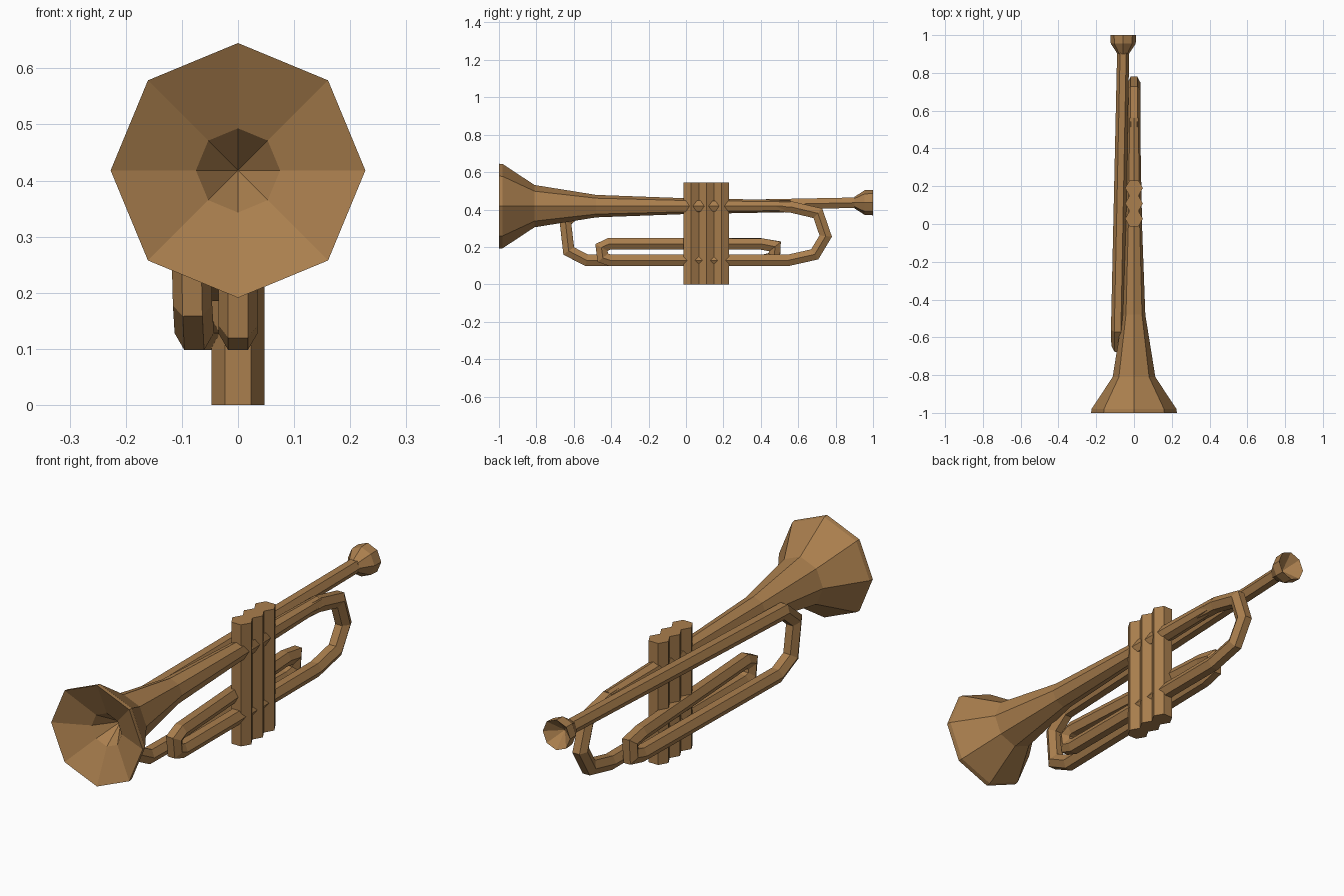
import bpy, bmesh, math
from mathutils import Vector

if "Cube" in bpy.data.objects:
    bpy.data.objects.remove(bpy.data.objects["Cube"])

brass = bpy.data.materials.new("brass")
brass.diffuse_color = (0.40, 0.21, 0.075, 1)
brass.use_nodes = True
brass.node_tree.nodes["Principled BSDF"].inputs["Base Color"].default_value = brass.diffuse_color


def finish(name, bm):
    bmesh.ops.recalc_face_normals(bm, faces=bm.faces)
    mesh = bpy.data.meshes.new(name)
    bm.to_mesh(mesh)
    bm.free()
    mesh.materials.append(brass)
    ob = bpy.data.objects.new(name, mesh)
    bpy.context.collection.objects.link(ob)


def skin(bm, rings):
    """Bridge consecutive vertex rings with quads."""
    for a, b in zip(rings, rings[1:]):
        n = len(a)
        for i in range(n):
            j = (i + 1) % n
            bm.faces.new((a[i], a[j], b[j], b[i]))


def turned(name, x, z, profile, apex_y, sides=8):
    """Lathe (y, radius) pairs along y: flat cap first, hollow cone last."""
    bm = bmesh.new()
    angles = [math.tau * i / sides for i in range(sides)]
    rings = [[bm.verts.new((x + r * math.cos(a), y, z + r * math.sin(a)))
              for a in angles] for y, r in profile]
    skin(bm, rings)
    bm.faces.new(rings[0])
    tip = bm.verts.new((x, apex_y, z))
    for i in range(sides):
        bm.faces.new((rings[-1][i], rings[-1][(i + 1) % sides], tip))
    finish(name, bm)


def tube(name, path, sides=6):
    """Sweep a polygon along (x, y, z, radius) points with mitred corners."""
    bm = bmesh.new()
    pts = [Vector(p[:3]) for p in path]
    rings = []
    for k, p in enumerate(pts):
        d_in = (p - pts[k - 1]).normalized() if k else (pts[1] - p).normalized()
        d_out = (pts[k + 1] - p).normalized() if k < len(pts) - 1 else d_in
        t = (d_in + d_out).normalized()
        side = (Vector((1, 0, 0)) - t * t.x).normalized()
        up = side.cross(t) / max(0.5, t.dot(d_in))
        r = path[k][3]
        rings.append([bm.verts.new(p + side * r * math.cos(math.tau * i / sides)
                                   + up * r * math.sin(math.tau * i / sides))
                      for i in range(sides)])
    skin(bm, rings)
    bm.faces.new(rings[0])
    bm.faces.new(rings[-1])
    finish(name, bm)


# Bell: outside from the narrow end to the rim, then inside to the throat
turned("bell", 0, 0.418,
       [(0.56, 0.032), (-0.02, 0.043), (-0.48, 0.06), (-0.81, 0.113),
        (-0.98, 0.225), (-1.0, 0.227), (-0.93, 0.075)], apex_y=-0.83)

# Mouthpiece with hollow cup
turned("mouthpiece", -0.057, 0.437,
       [(0.90, 0.03), (0.955, 0.066), (1.0, 0.068)], apex_y=0.94)

# One continuous pipe: leadpipe, front bend, slide loop, rear bend up to the bell
R = 0.035
tube("pipe", [
    (-0.057, 0.93, 0.437, 0.032), (-0.087, -0.56, 0.405, R),
    (-0.085, -0.645, 0.335, R), (-0.081, -0.627, 0.178, R),
    (-0.078, -0.53, 0.128, R),
    (-0.060, 0.41, 0.128, R), (-0.058, 0.472, 0.142, R),
    (-0.055, 0.475, 0.203, R), (-0.052, 0.40, 0.216, R),
    (0, -0.412, 0.216, R), (0, -0.452, 0.197, R),
    (0, -0.445, 0.142, R), (0, -0.405, 0.128, R),
    (0, 0.545, 0.128, R), (0, 0.688, 0.160, R), (0, 0.747, 0.258, R),
    (0, 0.705, 0.380, R), (0, 0.56, 0.414, R), (0, 0.45, 0.417, 0.032)])

# Three hexagonal valves standing flush side by side
VR, VH = 0.047, 0.545
for k in range(3):
    bm = bmesh.new()
    y = 0.109 + (k - 1) * VR * math.sqrt(3)
    rings = [[bm.verts.new((VR * math.cos(math.tau * i / 6),
                            y + VR * math.sin(math.tau * i / 6), z))
              for i in range(6)] for z in (0, VH)]
    skin(bm, rings)
    for ring in rings:
        bm.faces.new(ring)
    finish(f"valve_{k + 1}", bm)
